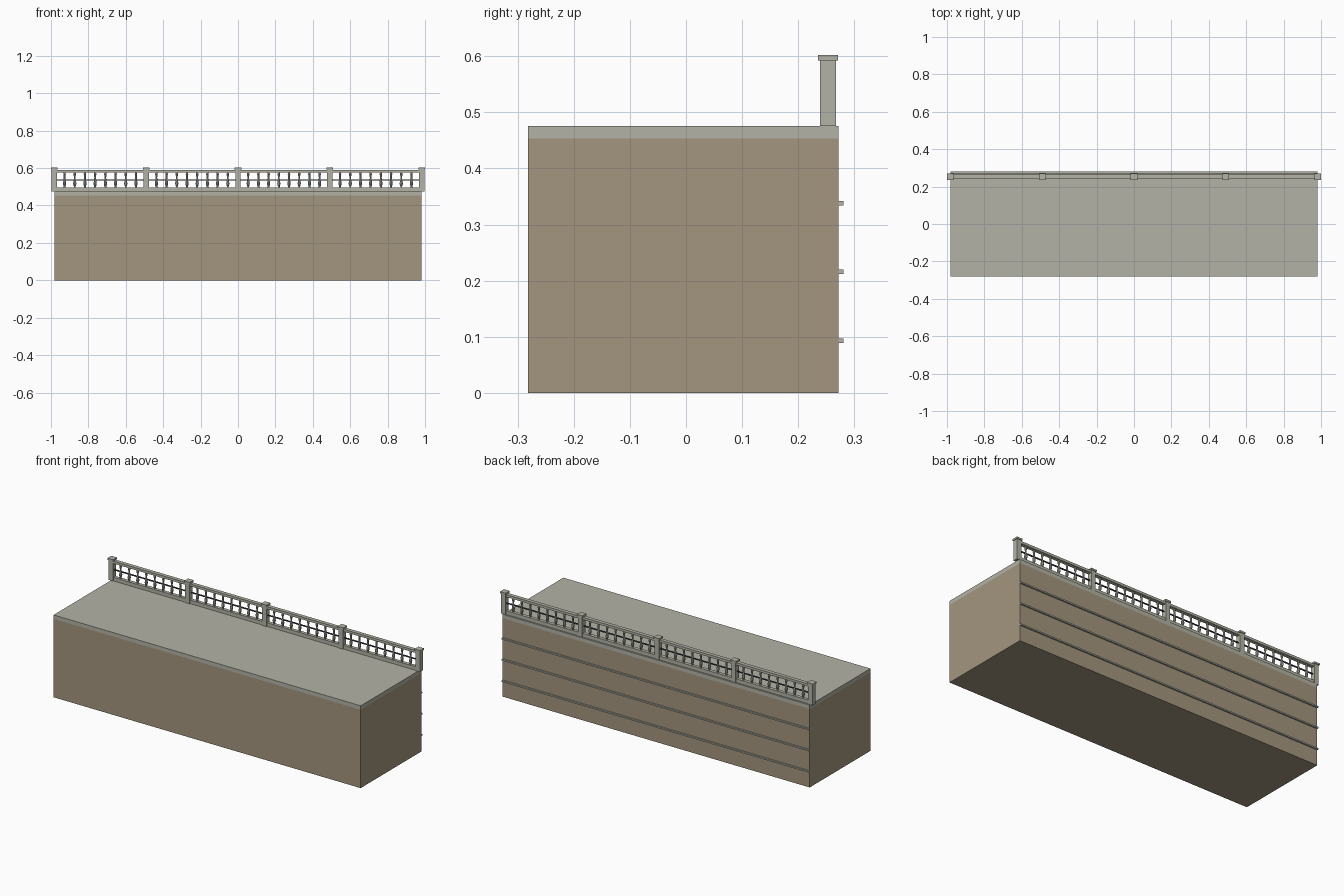
import bpy, bmesh, math

if "Cube" in bpy.data.objects:
    bpy.data.objects.remove(bpy.data.objects["Cube"])


def material(name, rgb):
    m = bpy.data.materials.new(name)
    m.diffuse_color = (*rgb, 1)
    m.use_nodes = True
    m.node_tree.nodes["Principled BSDF"].inputs["Base Color"].default_value = m.diffuse_color
    return m


SOIL = material("tan_stone", (0.37, 0.305, 0.209))
CONCRETE = material("pale_concrete", (0.45, 0.45, 0.385))
IRON = material("dark_iron", (0.05, 0.065, 0.08))


def finish(name, bm, mat):
    bmesh.ops.recalc_face_normals(bm, faces=bm.faces)
    mesh = bpy.data.meshes.new(name)
    bm.to_mesh(mesh)
    bm.free()
    mesh.materials.append(mat)
    ob = bpy.data.objects.new(name, mesh)
    bpy.context.collection.objects.link(ob)
    return ob


def box(name, x, y, z, mat):
    """Box from (min, max) pairs on each axis."""
    bm = bmesh.new()
    bmesh.ops.create_cube(bm, size=1)
    for v in bm.verts:
        v.co = [a + (b - a) * (c + 0.5) for (a, b), c in zip((x, y, z), v.co)]
    return finish(name, bm, mat)


def turned(name, profile, sides, mat):
    """Lathe a (radius, height) profile around z."""
    bm = bmesh.new()
    rings = [[bm.verts.new((r * math.cos(2 * math.pi * i / sides),
                            r * math.sin(2 * math.pi * i / sides), z))
              for i in range(sides)] for r, z in profile]
    for lo, hi in zip(rings, rings[1:]):
        for i in range(sides):
            j = (i + 1) % sides
            bm.faces.new((lo[i], lo[j], hi[j], hi[i]))
    bm.faces.new(rings[0][::-1])
    bm.faces.new(rings[-1])
    return finish(name, bm, mat)


HALF, BACK, RAIL_Y, TOP = 0.982, 0.272, 0.253, 0.476

# Embankment body and its paving slab
box("wall_body", (-HALF, HALF), (-0.282, BACK), (0, 0.453), SOIL)
box("paving_slab", (-HALF, HALF), (-0.282, BACK), (0.453, TOP), CONCRETE)

# Thin ledges along the back wall
for z in (0.093, 0.216, 0.338):
    box("wall_ledge", (-HALF, HALF), (BACK - 0.004, 0.281), (z - 0.004, z + 0.004), CONCRETE)

# Posts with caps
post_x = [HALF * (i - 2) / 2 for i in range(5)]
for x in post_x:
    box("post", (x - 0.014, x + 0.014), (RAIL_Y - 0.014, RAIL_Y + 0.014), (TOP, 0.592), CONCRETE)
    box("post_cap", (x - 0.018, x + 0.018), (RAIL_Y - 0.018, RAIL_Y + 0.018), (0.592, 0.602), CONCRETE)

# Rails and balusters in each bay
profile = [(0.005, 0.495), (0.005, 0.502), (0.008, 0.512), (0.0085, 0.520), (0.0055, 0.535),
           (0.0045, 0.550), (0.0055, 0.560), (0.007, 0.568), (0.005, 0.574), (0.005, 0.580)]
baluster = turned("baluster", profile, 8, CONCRETE)
baluster.location = (post_x[0] + HALF / 18, RAIL_Y, 0)
for a, b in zip(post_x, post_x[1:]):
    span = (a + 0.014, b - 0.014)
    box("bottom_rail", span, (RAIL_Y - 0.01, RAIL_Y + 0.01), (TOP, 0.497), CONCRETE)
    box("top_rail", span, (RAIL_Y - 0.011, RAIL_Y + 0.011), (0.577, 0.591), CONCRETE)
    box("middle_bar", span, (RAIL_Y - 0.003, RAIL_Y + 0.003), (0.534, 0.540), IRON)
    for i in range(1, 9):
        x = a + (b - a) * i / 9
        if a == post_x[0] and i == 1:
            continue
        copy = baluster.copy()
        copy.location.x = x
        bpy.context.collection.objects.link(copy)
